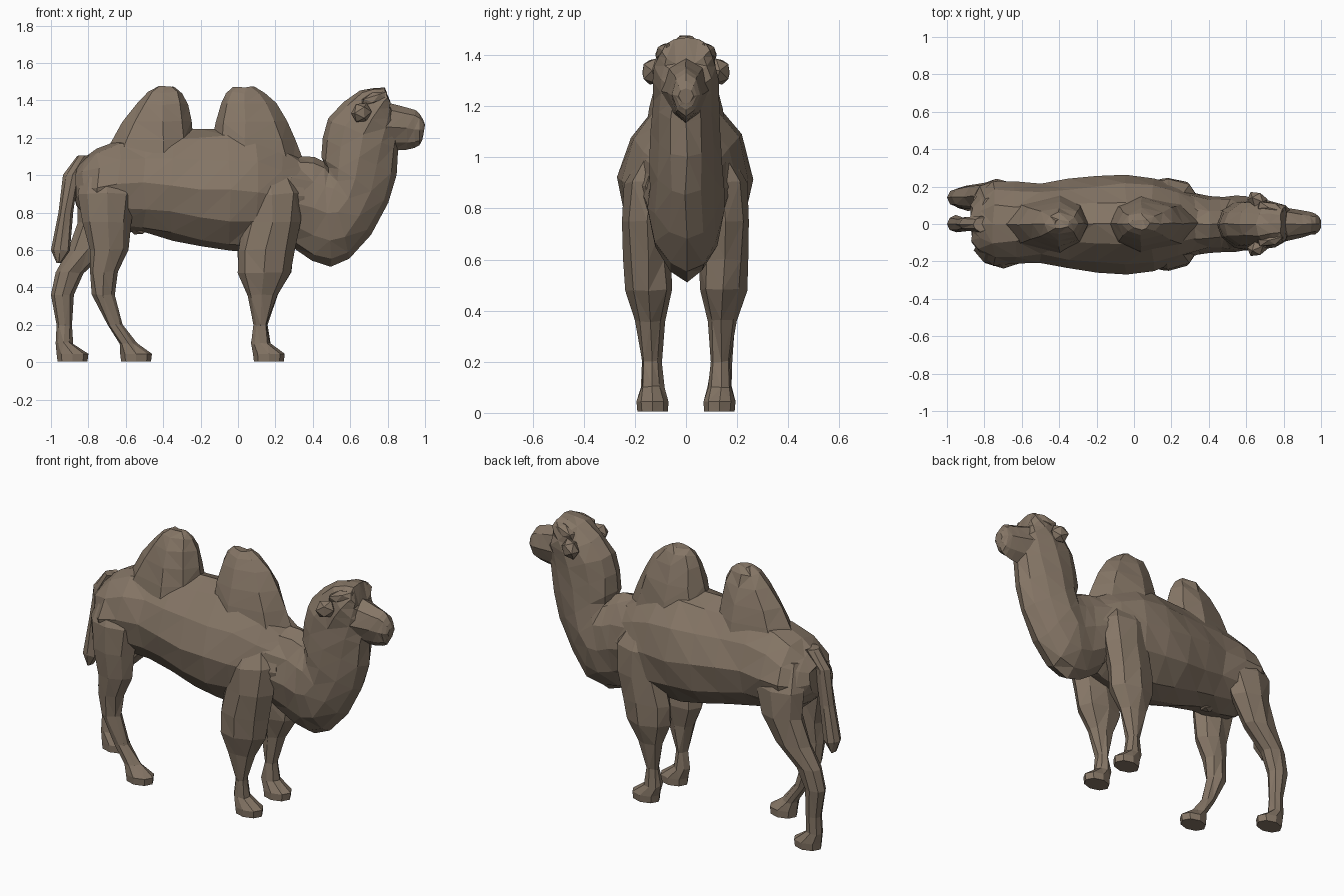
import bpy, bmesh, math, random
from mathutils import Vector

random.seed(4)
default_cube = bpy.data.objects.get("Cube")
if default_cube:
    bpy.data.objects.remove(default_cube, do_unlink=True)

fur = bpy.data.materials.new("brown_fur")
fur.use_nodes = True
fur_colour = (0.235, 0.18, 0.132, 1)
fur.diffuse_color = fur_colour
fur.node_tree.nodes["Principled BSDF"].inputs["Base Color"].default_value = fur_colour


def finish(name, bm):
    """Turn a bmesh into a flat shaded, triangulated fur object."""
    bmesh.ops.triangulate(bm, faces=bm.faces[:])
    bmesh.ops.recalc_face_normals(bm, faces=bm.faces[:])
    mesh = bpy.data.meshes.new(name)
    bm.to_mesh(mesh)
    bm.free()
    mesh.materials.append(fur)
    obj = bpy.data.objects.new(name, mesh)
    bpy.context.collection.objects.link(obj)
    return obj


def skin(name, rings, rough):
    """Bridge a row of closed rings, roughening them except at feet and tips."""
    bm = bmesh.new()
    loops = []
    for ring in rings:
        loop = []
        for point in ring:
            jitter = Vector([random.uniform(-rough, rough) for axis in "xyz"])
            is_fixed = point.z < 0.08 or abs(point.x) > 0.95
            loop.append(bm.verts.new(point if is_fixed else point + jitter))
        loops.append(loop)
    for low, high in zip(loops, loops[1:]):
        for i in range(len(low)):
            bm.faces.new((low[i - 1], low[i], high[i], high[i - 1]))
    bm.faces.new(loops[0])
    bm.faces.new(loops[-1])
    return finish(name, bm)


def refine(rows):
    """Add one smoothly curved in-between row to each pair of rows."""
    result = [rows[0]]
    for i in range(len(rows) - 1):
        before, after = rows[max(i - 1, 0)], rows[min(i + 2, len(rows) - 1)]
        middle = [(9 * (b + c) - a - d) / 16
                  for a, b, c, d in zip(before, rows[i], rows[i + 1], after)]
        result += [middle, rows[i + 1]]
    return result


def trunk(name, sections, sides, rough, taper_top=0.0, taper_low=0.0):
    """Each section: upper x, upper z, lower x, lower z, half width."""
    rings = []
    for upper_x, upper_z, lower_x, lower_z, width in refine(sections):
        upper, lower = Vector((upper_x, 0, upper_z)), Vector((lower_x, 0, lower_z))
        middle, reach = (upper + lower) / 2, (upper - lower) / 2
        ring = []
        for i in range(sides):
            angle = math.tau * i / sides
            rise = math.cos(angle)
            narrow = 1 - max(taper_top * rise, -taper_low * rise)
            ring.append(middle + reach * rise
                        + Vector((0, width * math.sin(angle) * narrow, 0)))
        rings.append(ring)
    return skin(name, rings, rough)


def oval(x, y, z, back, front, width, sides=8):
    """Level ring with its own reach to the back and to the front."""
    ring = []
    for i in range(sides):
        angle = math.tau * i / sides
        along = math.cos(angle)
        reach = front if along > 0 else back
        ring.append(Vector((x + reach * along, y + width * math.sin(angle), z)))
    return ring


def limb(name, levels, side=0):
    """Each level: height, centre x, radius. The top leans in towards the spine."""
    rings = []
    for z, x, radius in levels:
        stance = 0.13 + 0.03 * z - 0.4 * max(0, z - 0.85)
        rings.append(oval(x, side * stance, z, radius, radius, radius / 2 + 0.02))
    return skin(name, rings, 0.006)


def leg(name, side, path, radii):
    """Leg through the shared joint heights, ending in a flat, forward foot."""
    levels = list(zip(joint_heights, path, radii))
    foot_x = path[-1] + 0.045
    levels += [(0.045, foot_x, 0.085), (0.005, foot_x, 0.08)]
    return limb(name, levels, side)


def hump(name, top_x, back, front, back_power, front_power):
    """Leaning dome: each reach shrinks as a power of the height left."""
    rings = []
    for step in (0, 0.4, 0.6, 0.8, 0.93, 0.99):
        left = 1 - step
        rings.append(oval(top_x, 0, 1 + step * 0.475, back * left ** back_power,
                          front * left ** front_power, 0.17 * left ** 0.4))
    return skin(name, rings, 0.006)


def lump(name, centre, size, pitch=0.0, yaw=0.0):
    """Small faceted ellipsoid."""
    bm = bmesh.new()
    bmesh.ops.create_icosphere(bm, subdivisions=1, radius=1)
    obj = finish(name, bm)
    obj.location, obj.scale, obj.rotation_euler = centre, size, (0, pitch, yaw)
    return obj


# Barrel of the body, rump to shoulders: x, top, belly, half width
barrel = [(-.87, 1.04, .84, .1), (-.75, 1.15, .73, .22), (-.5, 1.23, .69, .21),
          (-.2, 1.24, .62, .26), (.1, 1.24, .58, .25), (.35, 1.08, .68, .15)]
trunk("body", [(x, top, x, belly, width) for x, top, belly, width in barrel],
      sides=12, rough=0.009, taper_top=0.15)

# Two humps
hump("rear_hump", -0.4, back=0.38, front=0.18, back_power=0.6, front_power=0.2)
hump("front_hump", 0.04, back=0.2, front=0.34, back_power=0.25, front_power=0.45)

# Sweeping neck that runs up into the skull, then the muzzle
trunk("neck", [
    (.2, 1.1, .2, .7, .2), (.4, 1.1, .4, .54, .15), (.48, 1.05, .6, .55, .15),
    (.45, 1.1, .8, .85, .14), (.48, 1.3, .86, 1.14, .13),
    (.65, 1.45, .86, 1.26, .12), (.78, 1.47, .82, 1.36, .09)],
    sides=12, rough=0.006, taper_low=0.15)
trunk("muzzle", [
    (.7, 1.41, .75, 1.13, .11), (.9, 1.36, .9, 1.14, .07),
    (.97, 1.33, .97, 1.16, .055), (1, 1.27, .99, 1.21, .03)],
    sides=8, rough=0.004, taper_low=0.2)

# Tail and underside
limb("tail", [(1.1, -.82, .04), (1, -.89, .04), (.8, -.92, .04),
              (.6, -.95, .05), (.53, -.96, .01)])
lump("belly_bump", (-.54, 0, .72), (.06, .04, .04), pitch=0.4)

# Ears, brows and front legs on both sides
joint_heights = (1.05, .9, .75, .6, .48, .36, .2, .1)
for label, side in (("left", 1), ("right", -1)):
    lump(label + "_ear", (.66, side * .13, 1.335), (.06, .045, .055),
         pitch=-0.6, yaw=side * -0.4)
    lump(label + "_brow", (.73, side * .085, 1.41), (.085, .035, .035),
         pitch=-0.3, yaw=side * -0.25)
    leg(label + "_front_leg", side,
        path=(.17, .18, .18, .15, .14, .13, .12, .12),
        radii=(.1, .16, .15, .15, .145, .08, .035, .05))

# Hind legs in mid stride: left trails, right steps forward
hind_radii = (.1, .155, .13, .105, .075, .06, .04, .045)
leg("left_hind_leg", 1, (-.72, -.71, -.73, -.8, -.9, -.94, -.93, -.93), hind_radii)
leg("right_hind_leg", -1, (-.72, -.7, -.7, -.69, -.72, -.72, -.66, -.59), hind_radii)
